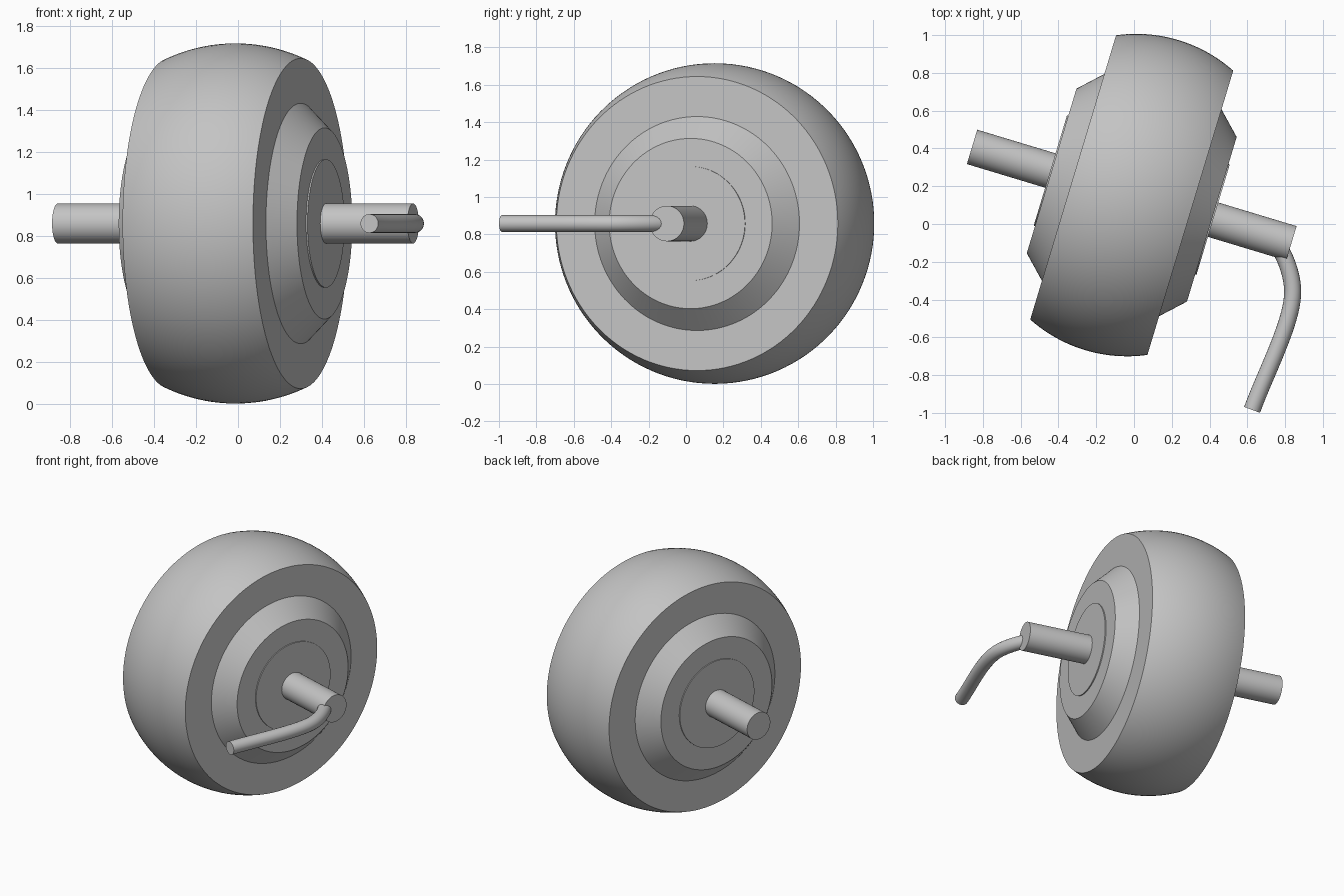
import bpy, bmesh, math
from mathutils import Vector, Matrix

old = bpy.data.objects.get("Cube")
if old:
    bpy.data.objects.remove(old, do_unlink=True)

grey = bpy.data.materials.new("plain grey")
grey.use_nodes = True
grey.diffuse_color = (0.55, 0.55, 0.55, 1)
grey.node_tree.nodes["Principled BSDF"].inputs["Base Color"].default_value = (0.55, 0.55, 0.55, 1)

# Wheel frame: local x is the axle, turned slightly about z
CENTRE = Vector((-0.012, 0.153, 0.858))
FRAME = Matrix.Translation(CENTRE) @ Matrix.Rotation(math.radians(-16.8), 4, "Z")


def finish(obj):
    obj.data.materials.append(grey)
    bpy.ops.object.select_all(action="DESELECT")
    obj.select_set(True)
    bpy.context.view_layer.objects.active = obj
    bpy.ops.object.shade_smooth_by_angle(angle=math.radians(25))


def lathe(name, profile, steps=128):
    """Revolve (offset, radius) points about the axle."""
    bm = bmesh.new()
    verts = [bm.verts.new((x, 0, r)) for x, r in profile]
    edges = [bm.edges.new(pair) for pair in zip(verts, verts[1:])]
    bmesh.ops.spin(bm, geom=verts + edges, cent=(0, 0, 0), axis=(1, 0, 0),
                   angle=math.tau, steps=steps, use_duplicate=False)
    bmesh.ops.remove_doubles(bm, verts=bm.verts, dist=1e-5)
    bmesh.ops.recalc_face_normals(bm, faces=bm.faces)
    mesh = bpy.data.meshes.new(name)
    bm.to_mesh(mesh)
    bm.free()
    obj = bpy.data.objects.new(name, mesh)
    bpy.context.collection.objects.link(obj)
    obj.matrix_world = FRAME
    finish(obj)


# Crowned tyre with flat side walls
HALF, SIDE_R, MAX_R = 0.324, 0.786, 0.857
HUB_BASE, HUB_TOP, HUB_X = 0.572, 0.455, 0.443
rise = MAX_R - SIDE_R
arc_r = (HALF ** 2 + rise ** 2) / (2 * rise)
sweep = math.asin(HALF / arc_r)
crown = []
for i in range(25):
    a = sweep * (i / 12 - 1)
    crown.append((arc_r * math.sin(a), MAX_R - arc_r + arc_r * math.cos(a)))
lathe("tyre", [(-HALF, HUB_BASE - 0.02)] + crown + [(HALF, HUB_BASE - 0.02)])

# Bevelled hub covers and thin centre caps on both sides
CAP_R, CAP_X = 0.305, 0.45
for side, word in ((1, "left"), (-1, "right")):
    lathe("hub_cover_" + word, [(side * (HALF - 0.02), 0), (side * (HALF - 0.02), HUB_BASE),
                                (side * HALF, HUB_BASE), (side * HUB_X, HUB_TOP),
                                (side * HUB_X, 0)])
    lathe("centre_cap_" + word, [(side * (HUB_X - 0.02), 0), (side * (HUB_X - 0.02), CAP_R),
                                 (side * CAP_X, CAP_R), (side * CAP_X, 0)])

# Axle through the wheel
AXLE = 0.883
lathe("axle", [(-AXLE, 0), (-AXLE, 0.095), (AXLE, 0.095), (AXLE, 0)], 64)

# Bent cable leaving the left axle end
curve = bpy.data.curves.new("cable", "CURVE")
curve.dimensions = "3D"
curve.bevel_depth = 0.045
curve.bevel_resolution = 8
curve.resolution_u = 20
curve.use_fill_caps = True
spline = curve.splines.new("BEZIER")
spline.bezier_points.add(2)
path = [((0.72, -0.05), (0.76, -0.11), (0.80, -0.17)),
        ((0.84, -0.27), (0.84, -0.36), (0.84, -0.52)),
        ((0.70, -0.78), (0.625, -0.984), (0.55, -1.18))]
for point, (before, at, after) in zip(spline.bezier_points, path):
    point.handle_left_type = point.handle_right_type = "FREE"
    point.handle_left = (*before, CENTRE.z)
    point.co = (*at, CENTRE.z)
    point.handle_right = (*after, CENTRE.z)
cable = bpy.data.objects.new("cable", curve)
bpy.context.collection.objects.link(cable)
bpy.ops.object.select_all(action="DESELECT")
cable.select_set(True)
bpy.context.view_layer.objects.active = cable
bpy.ops.object.convert(target="MESH")
finish(bpy.context.view_layer.objects.active)
